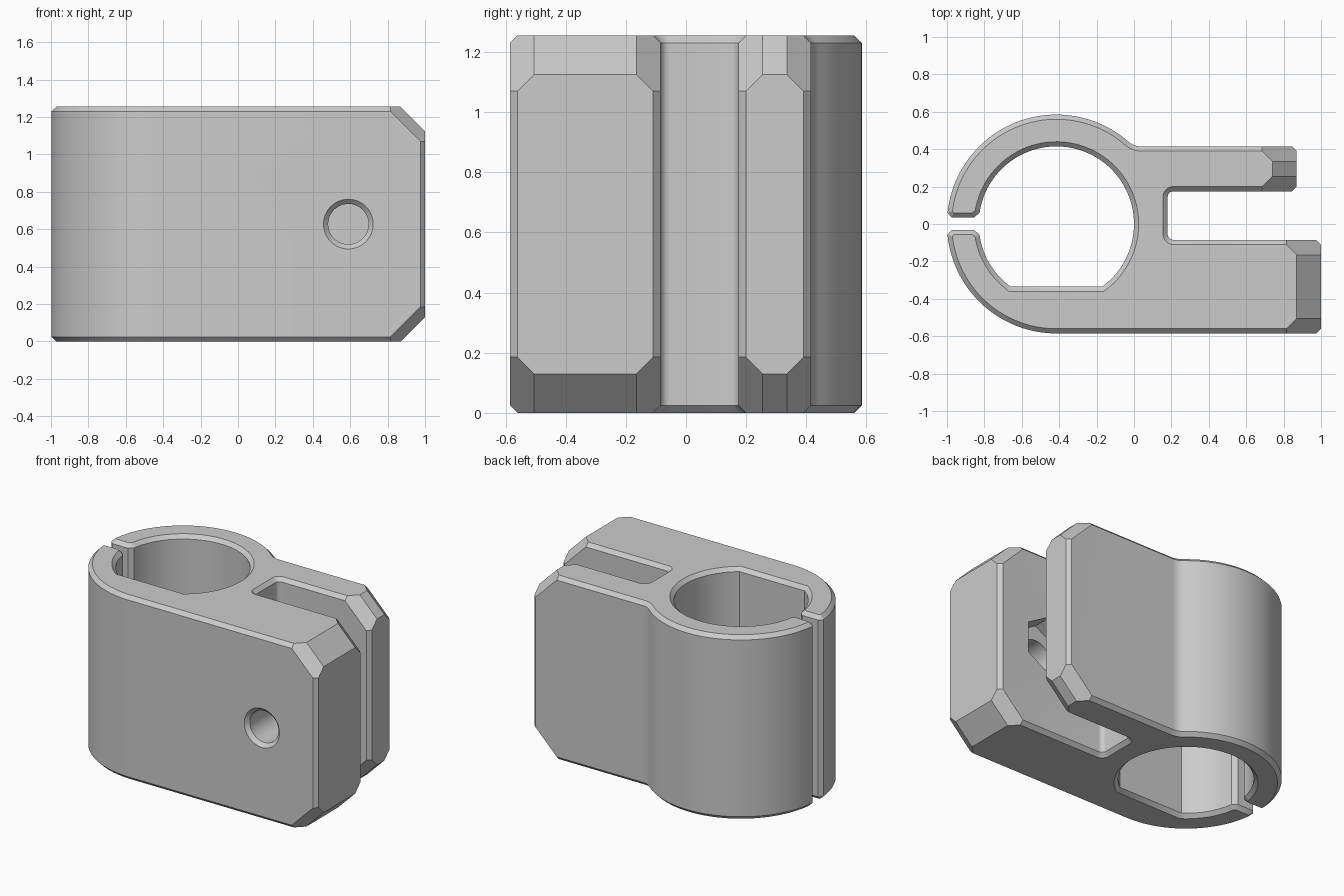
import bpy, bmesh, math
from mathutils import Vector

if "Cube" in bpy.data.objects:
    bpy.data.objects.remove(bpy.data.objects["Cube"])

H = 1.255            # height
CX, R, B = -0.415, 0.585, 0.415   # ring centre, outer and bore radius
C = 0.025            # small chamfer

gray = bpy.data.materials.new("plain gray")
gray.diffuse_color = (0.6, 0.6, 0.6, 1)
gray.use_nodes = True
gray.node_tree.nodes["Principled BSDF"].inputs["Base Color"].default_value = gray.diffuse_color


def arc(cx, cy, r, a, b, n):
    return [(cx + r * math.cos(math.radians(a + (b - a) * i / n)),
             cy + r * math.sin(math.radians(a + (b - a) * i / n))) for i in range(n + 1)]


def new_object(name, bm):
    bmesh.ops.recalc_face_normals(bm, faces=bm.faces)
    mesh = bpy.data.meshes.new(name)
    bm.to_mesh(mesh)
    bm.free()
    mesh.materials.append(gray)
    ob = bpy.data.objects.new(name, mesh)
    bpy.context.collection.objects.link(ob)
    return ob


# Clamp outline: split ring, flat-sided bore and two arms with a slot between
f = 0.1
fx = math.sqrt((R + f) ** 2 - (B + f) ** 2)
fa = math.degrees(math.atan2(B + f, fx))
flat = math.degrees(math.asin(0.335 / B))
pts = arc(CX, 0, R, 185.6, 270, 28)
pts += [(1 - C, -R), (1, -R + C), (1, -0.085 - C), (1 - C, -0.085)]
pts += arc(0.21, -0.055, 0.03, 270, 180, 5)
pts += arc(0.21, 0.145, 0.03, 180, 90, 5)
pts += [(0.87 - C, 0.175), (0.87, 0.175 + C), (0.87, 0.415 - C), (0.87 - C, 0.415)]
pts += arc(CX + fx, B + f, f, 270, 180 + fa, 6)
pts += arc(CX, 0, R, fa, 174.1, 44)[1:]
pts += [(-0.975, 0.035), (-0.855, 0.035)]
pts += arc(CX, 0, B, 171.7, -flat, 60)
pts += arc(CX, 0, B, flat - 180, -172.1, 16)
pts += [(-0.855, -0.032), (-0.975, -0.032)]

bm = bmesh.new()
base = bm.faces.new([bm.verts.new((x, y, 0)) for x, y in pts])
top = bmesh.ops.extrude_face_region(bm, geom=[base], use_keep_orig=True)
bmesh.ops.translate(bm, vec=(0, 0, H), verts=[v for v in top["geom"] if isinstance(v, bmesh.types.BMVert)])
bmesh.ops.recalc_face_normals(bm, faces=bm.faces)

# Rim chamfer, top and bottom
rim = [e for e in bm.edges if abs(e.verts[0].co.z - e.verts[1].co.z) < 1e-5]
bmesh.ops.bevel(bm, geom=rim, offset=C, segments=1, affect='EDGES', clamp_overlap=False)


def cut(bm, point, normal, side=0):
    """Slice one arm (side -1 front, 1 back) and cap it; side 0 only scores all faces."""
    faces = [q for q in bm.faces if not side or
             (q.calc_center_median().x > 0.5 and (q.calc_center_median().y - 0.05) * side > 0)]
    geom = faces + list({e for q in faces for e in q.edges}) + list({v for q in faces for v in q.verts})
    res = bmesh.ops.bisect_plane(bm, geom=geom, dist=1e-5, plane_co=point,
                                 plane_no=Vector(normal).normalized(), clear_outer=bool(side))
    if side:
        edges = [e for e in res["geom_cut"] if isinstance(e, bmesh.types.BMEdge) and e.is_boundary]
        bmesh.ops.edgeloop_fill(bm, edges=edges)


# Arm ends: large sloped chamfers with clipped corners
cut(bm, (0.5, 0, 0), (1, 0, 0))
for side, length, y0, y1 in ((-1, 1.0, -R, -0.085), (1, 0.87, 0.175, 0.415)):
    s = length + H - 0.13
    for zs, shift in ((1, 0), (-1, H)):
        for ys, d in ((0, s), (-1, s - 0.08 - y0), (1, s - 0.08 + y1)):
            cut(bm, (d - shift, 0, 0), (1, ys, zs), side)
bmesh.ops.dissolve_limit(bm, angle_limit=0.002, verts=bm.verts, edges=bm.edges)
clamp = new_object("clamp_body", bm)


# Screw hole with countersunk mouth, and hexagonal nut pocket inside the slot
def prism(name, sections, sides, turn=0):
    bm = bmesh.new()
    rings = [[bm.verts.new((0.59 + r * math.cos(turn + math.tau * i / sides), y,
                            H / 2 + r * math.sin(turn + math.tau * i / sides)))
              for i in range(sides)] for y, r in sections]
    for a, b in zip(rings, rings[1:]):
        for i in range(sides):
            bm.faces.new((a[i], a[(i + 1) % sides], b[(i + 1) % sides], b[i]))
    bm.faces.new(rings[0])
    bm.faces.new(rings[-1])
    return new_object(name, bm)


cutters = [prism("screw_hole_cutter", [(-0.635, 0.183), (-0.56, 0.108), (0.0, 0.108)], 48),
           prism("nut_pocket_cutter", [(-0.235, 0.21), (0.0, 0.21)], 6, math.pi / 6)]
bpy.context.view_layer.objects.active = clamp
clamp.select_set(True)
for c in cutters:
    mod = clamp.modifiers.new(c.name, 'BOOLEAN')
    mod.object = c
    mod.operation = 'DIFFERENCE'
    mod.solver = 'EXACT'
    bpy.ops.object.modifier_apply(modifier=mod.name)
    bpy.data.objects.remove(c)
bpy.ops.object.shade_smooth_by_angle(angle=math.radians(30))
